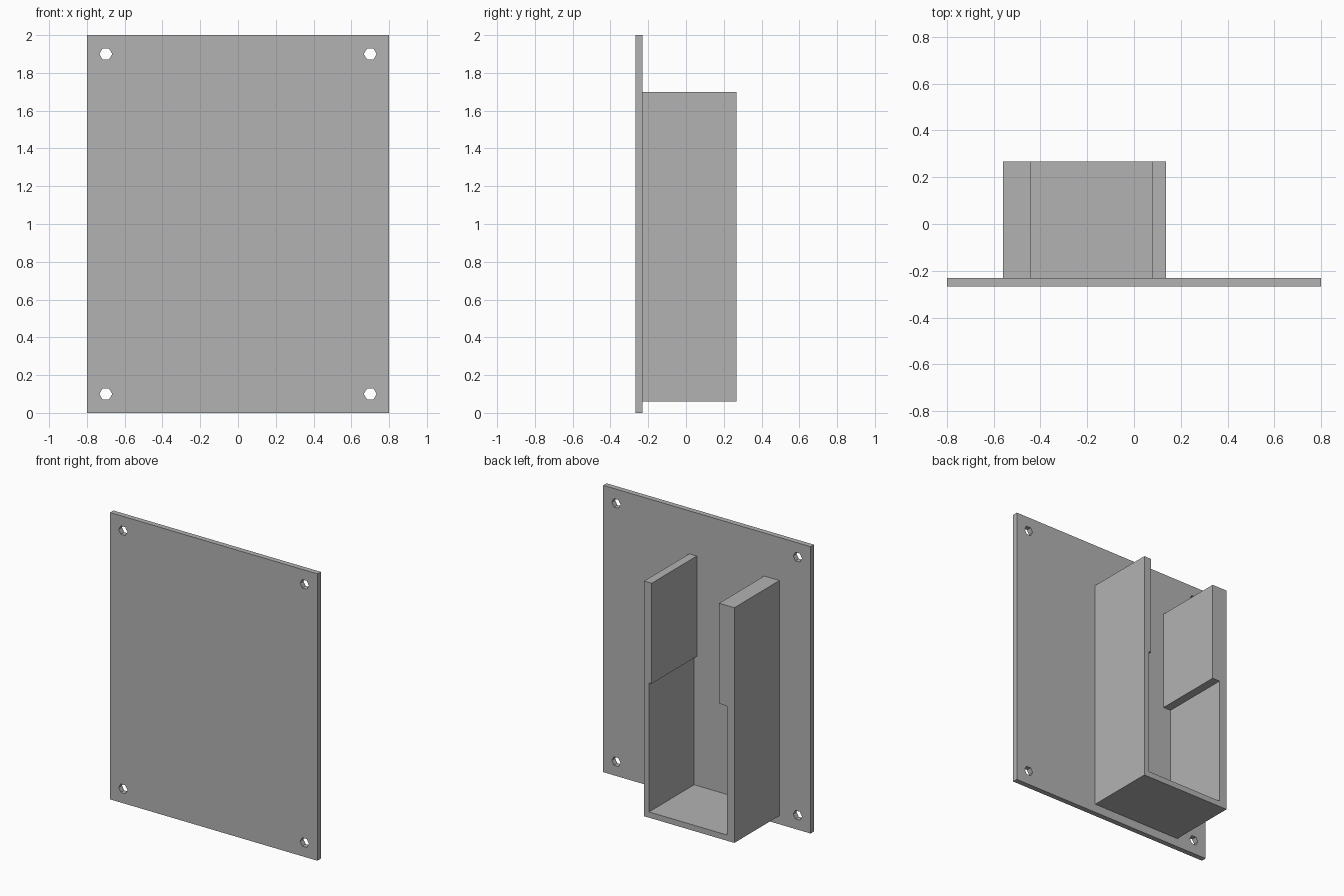
import bpy
import bmesh
from math import cos, sin, tau

if "Cube" in bpy.data.objects:
    bpy.data.objects.remove(bpy.data.objects["Cube"], do_unlink=True)

grey = bpy.data.materials.new("plain grey")
grey.use_nodes = True
colour = (0.45, 0.45, 0.45, 1)
grey.diffuse_color = colour
grey.node_tree.nodes["Principled BSDF"].inputs["Base Color"].default_value = colour


def prism(name, loops, y_front, y_back):
    """Fill closed x-z outlines (inner loops become holes) and extrude along y."""
    bm = bmesh.new()
    for loop in loops:
        verts = [bm.verts.new((x, y_front, z)) for x, z in loop]
        for a, b in zip(verts, verts[1:] + verts[:1]):
            bm.edges.new((a, b))
    bmesh.ops.triangle_fill(bm, edges=bm.edges[:], use_beauty=True)
    result = bmesh.ops.extrude_face_region(bm, geom=bm.faces[:], use_keep_orig=True)
    moved = [v for v in result["geom"] if isinstance(v, bmesh.types.BMVert)]
    bmesh.ops.translate(bm, verts=moved, vec=(0, y_back - y_front, 0))
    bmesh.ops.recalc_face_normals(bm, faces=bm.faces[:])
    mesh = bpy.data.meshes.new(name)
    bm.to_mesh(mesh)
    bm.free()
    mesh.materials.append(grey)
    obj = bpy.data.objects.new(name, mesh)
    bpy.context.collection.objects.link(obj)
    return obj


def hole(cx, cz, radius=0.034, sides=6):
    return [(cx + radius * cos(tau * i / sides), cz + radius * sin(tau * i / sides))
            for i in range(sides)]


FRONT, JOIN, BACK = -0.267, -0.23, 0.267

# Mounting plate with a screw hole in each corner
outline = [(-0.8, 0), (0.8, 0), (0.8, 2), (-0.8, 2)]
holes = [hole(x, z) for x in (-0.7, 0.7) for z in (0.1, 1.9)]
prism("mounting_plate", [outline] + holes, FRONT, JOIN)

# Open-topped cradle: thin walls below, thicker overhanging walls above
left, right = 0.136, -0.56
bottom, floor, step, top = 0.06, 0.1, 1.0, 1.7
cradle = [
    (right, bottom), (left, bottom), (left, top), (0.078, top),
    (0.078, step), (0.098, step), (0.098, floor), (-0.502, floor),
    (-0.502, step), (-0.443, step), (-0.443, top), (right, top),
]
prism("cradle", [cradle], JOIN, BACK)
